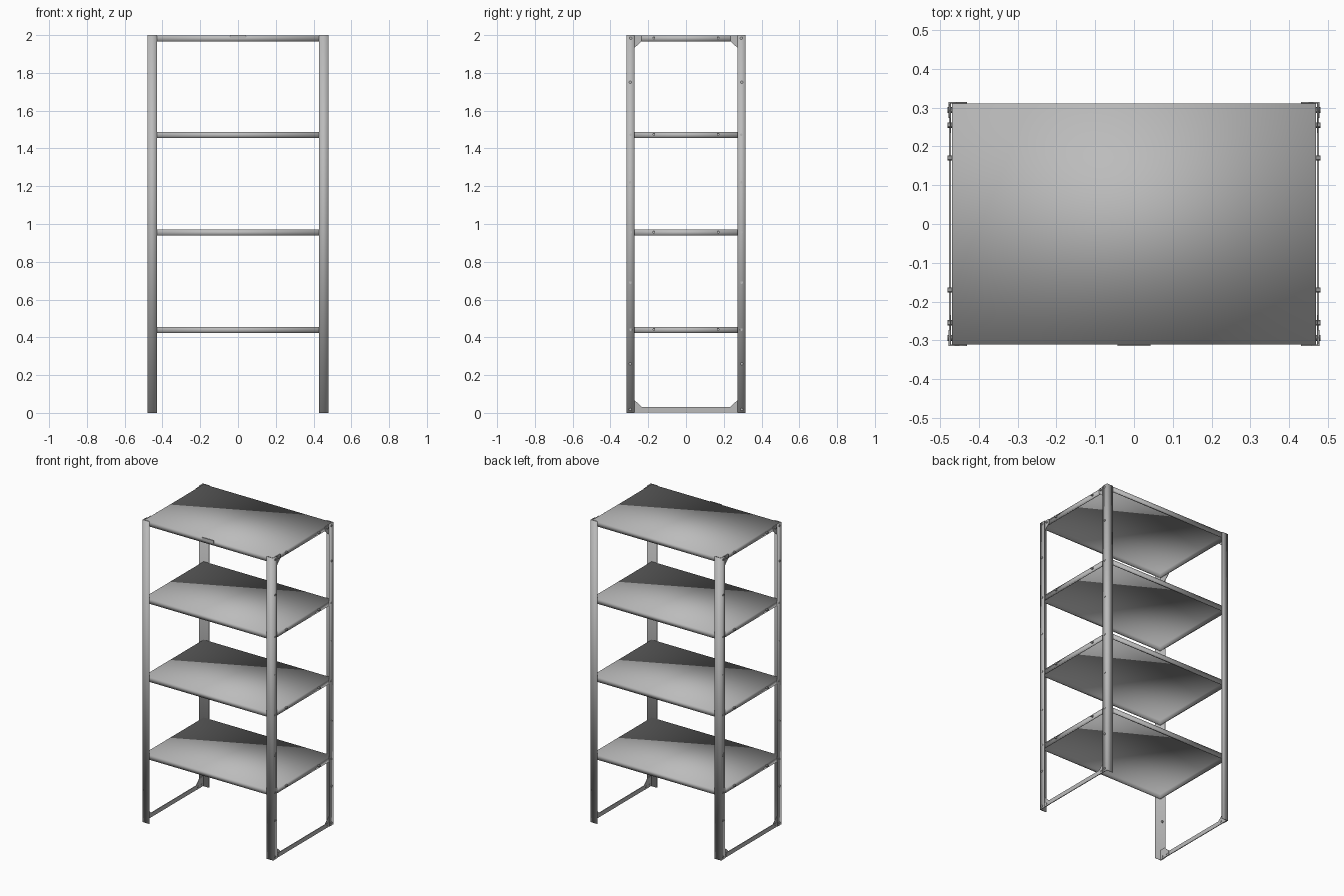
import bpy, bmesh
from mathutils import Matrix

if "Cube" in bpy.data.objects:
    bpy.data.objects.remove(bpy.data.objects["Cube"])

steel = bpy.data.materials.new("grey_steel")
steel.use_nodes = True
GREY = (0.5, 0.5, 0.5, 1)
steel.diffuse_color = GREY
steel.node_tree.nodes["Principled BSDF"].inputs["Base Color"].default_value = GREY

W, D, H = 0.48, 0.315, 2.0       # half width, half depth, height
T = 0.004                        # sheet thickness
FRONT, SIDE = 0.05, 0.042        # post flange widths
RAIL = 0.032                     # shelf and rail height
SHELF_TOPS = [0.455, 0.97, 1.487, H - 0.002]


def finish(name, bm, smooth=False):
    bmesh.ops.recalc_face_normals(bm, faces=bm.faces[:])
    mesh = bpy.data.meshes.new(name)
    bm.to_mesh(mesh)
    bm.free()
    mesh.materials.append(steel)
    for p in mesh.polygons:
        p.use_smooth = smooth
    obj = bpy.data.objects.new(name, mesh)
    bpy.context.collection.objects.link(obj)
    return obj


def add_box(bm, lo, hi):
    size = [b - a for a, b in zip(lo, hi)]
    mid = [(a + b) / 2 for a, b in zip(lo, hi)]
    m = Matrix.Translation(mid) @ Matrix.Diagonal((*size, 1))
    return bmesh.ops.create_cube(bm, size=1, matrix=m)["verts"]


def add_prism(bm, points, direction):
    face = bm.faces.new([bm.verts.new(p) for p in points])
    ext = bmesh.ops.extrude_face_region(bm, geom=[face])["geom"]
    verts = [v for v in ext if isinstance(v, bmesh.types.BMVert)]
    bmesh.ops.translate(bm, verts=verts, vec=direction)


# Shelves: folded trays, hollow underneath
for i, top in enumerate(SHELF_TOPS):
    bm = bmesh.new()
    sx, sy = W - 0.011, D - T
    add_box(bm, (-sx, -sy, top - RAIL), (sx, sy, top))
    bm.normal_update()
    under = min(bm.faces, key=lambda f: f.calc_center_median().z)
    bmesh.ops.inset_region(bm, faces=[under], thickness=0.012)
    ext = bmesh.ops.extrude_face_region(bm, geom=[under])["geom"]
    verts = [v for v in ext if isinstance(v, bmesh.types.BMVert)]
    bmesh.ops.translate(bm, verts=verts, vec=(0, 0, RAIL - T))
    bmesh.ops.delete(bm, geom=[under], context="FACES_ONLY")
    finish(f"shelf_{i + 1}", bm, smooth=True)

# Corner posts, gussets and bolts, mirrored to all four corners
for xname, sx in (("left", 1), ("right", -1)):
    for yname, sy in (("front", -1), ("back", 1)):
        tag = f"{yname}_{xname}"

        # L-shaped post
        bm = bmesh.new()
        outer = W - 0.002
        profile = [(outer, D), (W - FRONT, D), (W - FRONT, D - T),
                   (outer - T, D - T), (outer - T, D - SIDE), (outer, D - SIDE)]
        add_prism(bm, [(sx * x, sy * y, 0) for x, y in profile], (0, 0, H))
        finish(f"post_{tag}", bm, smooth=True)

        # Triangular corner plates at top and bottom
        for level, z0, up in (("top", H - 0.002, -1), ("bottom", 0.002, 1)):
            bm = bmesh.new()
            plate = [(D - T, 0), (0.235, 0), (0.235, 0.03),
                     (0.273, 0.066), (D - T, 0.066)]
            pts = [(sx * (W - 0.009), sy * y, z0 + up * z) for y, z in plate]
            add_prism(bm, pts, (sx * 0.003, 0, 0))
            finish(f"{level}_gusset_{tag}", bm)

        # Bolts in the post, the shelf sides and the gussets
        spots = [(0.295, z) for z in (0.26, 0.69, 1.22, 1.75)]
        for top in SHELF_TOPS:
            spots += [(0.293, top - 0.014), (0.17, top - 0.014)]
        spots += [(0.255, 0.018), (0.255, H - 0.018), (0.295, 0.018)]
        bm = bmesh.new()
        for y, z in spots:
            m = Matrix.Translation((sx * (W - 0.006), sy * y, z)) @ Matrix.Rotation(1.5708, 4, "Y")
            bmesh.ops.create_cone(bm, cap_ends=True, segments=10, radius1=0.007,
                                  radius2=0.007, depth=0.012, matrix=m)
        finish(f"bolts_{tag}", bm)

    # Floor rail joining front and back posts
    bm = bmesh.new()
    xs = sorted((sx * (W - 0.008), sx * (W - 0.003)))
    add_box(bm, (xs[0], -D + T, 0.002), (xs[1], D - T, 0.03))
    finish(f"floor_rail_{xname}", bm)

# Small blank plate on the front of the top shelf
bm = bmesh.new()
add_box(bm, (-0.042, -D, H - 0.018), (0.042, -D + T, H))
finish("front_plate", bm)
